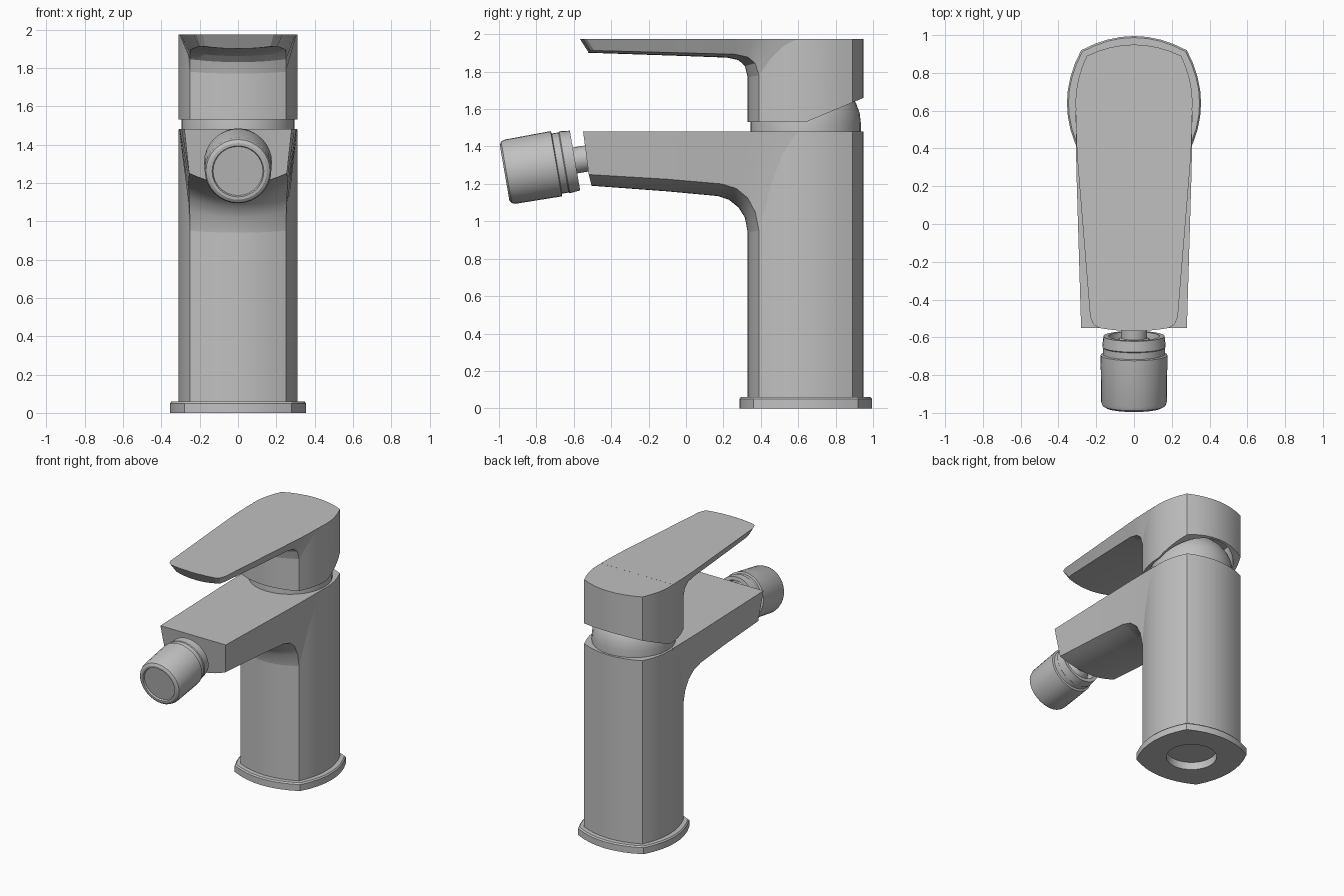
import bpy, bmesh, math
from mathutils import Vector

cube = bpy.data.objects.get("Cube")
if cube:
    bpy.data.objects.remove(cube)

metal = bpy.data.materials.new("satin grey metal")
metal.use_nodes = True
GREY = (0.53, 0.53, 0.53, 1)
metal.diffuse_color = GREY
metal.node_tree.nodes["Principled BSDF"].inputs["Base Color"].default_value = GREY

CY = 0.64  # y of the column axis


def loft(name, rings, cap_start=True, cap_end=True):
    """Skin a list of equal-length closed rings and cap the ends."""
    bm = bmesh.new()
    rows = [[bm.verts.new(p) for p in ring] for ring in rings]
    n = len(rows[0])
    for a, b in zip(rows, rows[1:]):
        for i in range(n):
            j = (i + 1) % n
            bm.faces.new((a[i], a[j], b[j], b[i]))
    if cap_start:
        bm.faces.new(rows[0][::-1])
    if cap_end:
        bm.faces.new(rows[-1])
    bmesh.ops.recalc_face_normals(bm, faces=bm.faces)
    mesh = bpy.data.meshes.new(name)
    bm.to_mesh(mesh)
    bm.free()
    mesh.materials.append(metal)
    obj = bpy.data.objects.new(name, mesh)
    bpy.context.collection.objects.link(obj)
    bpy.ops.object.select_all(action='DESELECT')
    obj.select_set(True)
    bpy.context.view_layer.objects.active = obj
    bpy.ops.object.shade_smooth_by_angle(angle=math.radians(28))
    return obj


def bowed_square(corner, bulge, height, steps=8):
    """Square ring with four outward-bowed sides; height is a function of y."""
    pts = []
    for side in range(4):
        a = side * math.pi / 2
        for k in range(steps):
            t = 2 * k / steps - 1
            u, v = corner * t, -corner - (bulge - corner) * (1 - t * t)
            x = u * math.cos(a) - v * math.sin(a)
            y = u * math.sin(a) + v * math.cos(a) + CY
            pts.append(Vector((x, y, height(y))))
    return pts


def round_ring(like, radius, height):
    """Circle with one point facing each point of another ring."""
    pts = []
    for p in like:
        d = Vector((p.x, p.y - CY)).normalized() * radius
        pts.append(Vector((d.x, d.y + CY, height(d.y + CY))))
    return pts


def lathe(name, profile, origin, axis, sides=32, **caps):
    """Turn (radius, distance) pairs around an axis."""
    axis = Vector(axis).normalized()
    u = axis.orthogonal().normalized()
    w = axis.cross(u)
    rings = []
    for r, t in profile:
        c = Vector(origin) + axis * t
        rings.append([c + r * (u * math.cos(a) + w * math.sin(a))
                      for a in (2 * math.pi * k / sides for k in range(sides))])
    return loft(name, rings, **caps)


def arm(name, top_z, stations, steps=12):
    """Arm with flat top and bowed underside.
    Station: top half width, top edge y, top centre y,
    lower half width, lower edge y and z, lower centre y and z."""
    rings = []
    for tx, tye, tyc, ex, ey, ez, cy, cz in stations:
        ts = [2 * k / steps - 1 for k in range(steps + 1)]
        top = [Vector((tx * t, tyc + (tye - tyc) * t * t, top_z)) for t in ts]
        low = [Vector((ex * t, cy + (ey - cy) * t * t, cz + (ez - cz) * t * t))
               for t in reversed(ts)]
        rings.append(top + low)
    return loft(name, rings)


def flat(z):
    return lambda y: z


# Foot plate with the supply opening underneath
foot = bowed_square(0.28, 0.355, flat(0))
loft("foot_plate", [
    round_ring(foot, 0.18, flat(0.059)), round_ring(foot, 0.18, flat(0)), foot,
    bowed_square(0.28, 0.355, flat(0.05)), bowed_square(0.273, 0.347, flat(0.06))])

# Column
loft("column", [bowed_square(0.25, 0.31, flat(z)) for z in (0.06, 1.479)])

# Spout, flowing into the front of the column
arm("spout", 1.48, [
    (0.28, -0.55, -0.55, 0.255, -0.52, 1.25, -0.505, 1.19),
    (0.295, -0.05, -0.05, 0.258, -0.1, 1.225, -0.1, 1.16),
    (0.304, 0.25, 0.25, 0.26, 0.19, 1.20, 0.17, 1.135),
    (0.306, 0.34, 0.34, 0.258, 0.27, 1.175, 0.23, 1.115),
    (0.307, 0.42, 0.42, 0.255, 0.33, 1.125, 0.28, 1.075),
    (0.308, 0.5, 0.5, 0.252, 0.37, 1.05, 0.315, 1.02),
    (0.309, 0.6, 0.6, 0.25, 0.39, 0.95, 0.33, 0.94)])

# Ball under the handle
dome = [(0.295, 0), (0.295, 0.05)]
dome += [(0.295 * math.cos(a), 0.05 + 0.26 * math.sin(a))
         for a in (math.radians(12 * k) for k in range(1, 7))]
lathe("cartridge_dome", dome, (0, CY, 1.475), (0, 0, 1))


# Handle housing, its lower rim rising toward the back
def rim(y):
    return 1.53 + max(0, y - CY) * 0.42


housing = bowed_square(0.25, 0.31, rim)
loft("handle_housing", [
    round_ring(housing, 0.28, flat(1.8)), round_ring(housing, 0.298, rim), housing,
    bowed_square(0.25, 0.31, flat(1.974))])

# Lever
arm("handle_lever", 1.975, [
    (0.185, -0.55, -0.567, 0.17, -0.51, 1.912, -0.525, 1.90),
    (0.215, -0.532, -0.545, 0.195, -0.49, 1.912, -0.505, 1.90),
    (0.232, -0.49, -0.49, 0.205, -0.45, 1.912, -0.46, 1.899),
    (0.272, 0.0, 0.0, 0.235, 0.0, 1.9, -0.02, 1.884),
    (0.294, 0.27, 0.27, 0.25, 0.26, 1.893, 0.22, 1.875),
    (0.301, 0.36, 0.36, 0.25, 0.33, 1.878, 0.28, 1.862),
    (0.305, 0.45, 0.45, 0.25, 0.37, 1.845, 0.315, 1.83),
    (0.309, 0.6, 0.6, 0.25, 0.39, 1.78, 0.33, 1.77)])

# Swivel aerator, tilted slightly downward
nozzle, back = (0, -0.97, 1.26), (0, 0.985, 0.17)
lathe("aerator_cap", [
    (0.13, 0.012), (0.135, 0), (0.15, 0), (0.167, 0.01), (0.174, 0.03), (0.177, 0.28),
    (0.163, 0.284), (0.163, 0.32), (0.168, 0.325), (0.162, 0.382), (0.135, 0.382),
    (0.125, 0.31)], nozzle, back)
lathe("swivel_ball", [(0.11 * math.sin(a), 0.32 - 0.07 * math.cos(a))
      for a in (math.radians(15 * k) for k in range(2, 11))], nozzle, back)
lathe("swivel_stem", [(0.07, 0.34), (0.07, 0.52)], nozzle, back)
